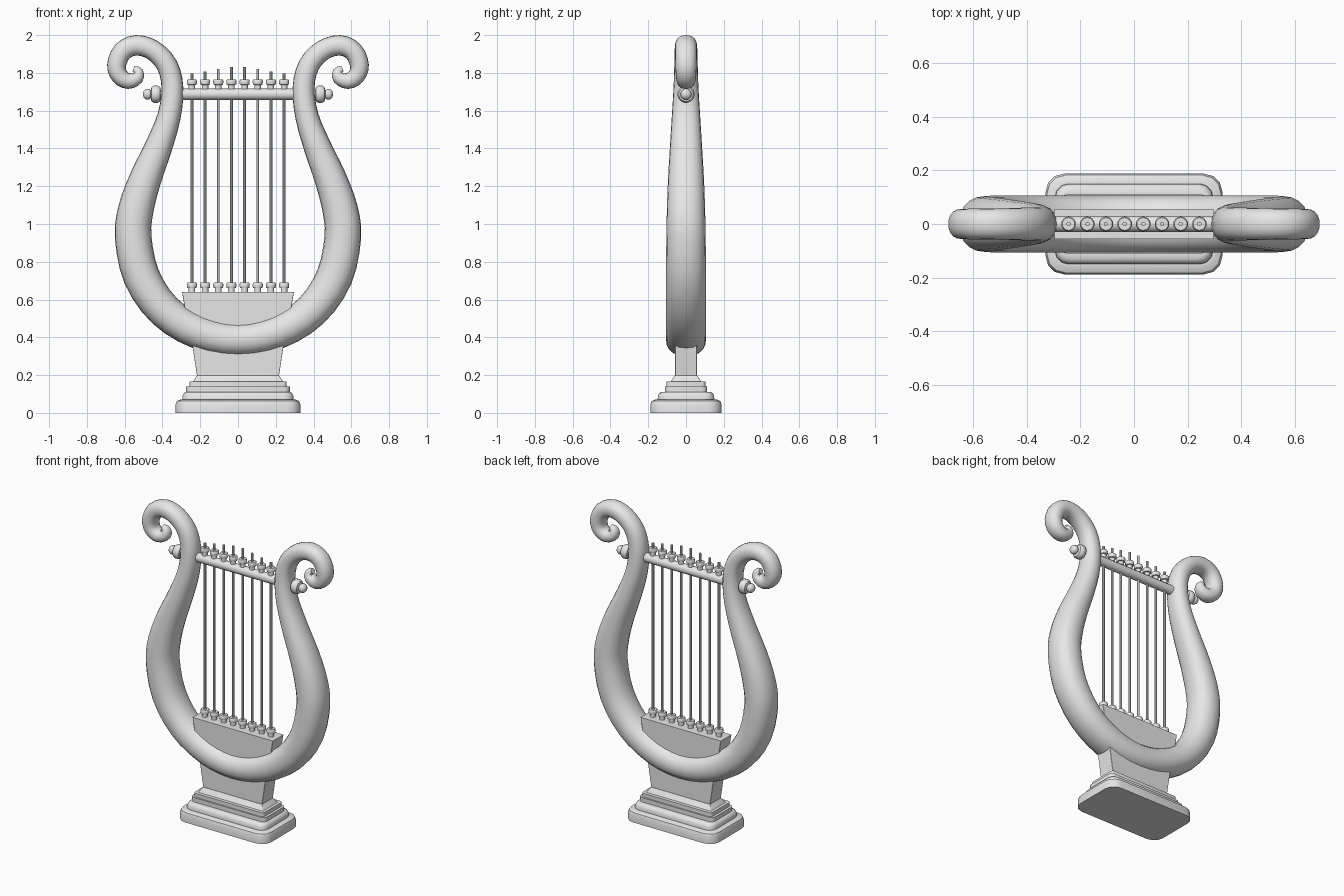
import bpy, bmesh, math
from mathutils import Vector

cube = bpy.data.objects.get("Cube")
if cube:
    bpy.data.objects.remove(cube, do_unlink=True)

stone = bpy.data.materials.new("light_grey")
stone.use_nodes = True
GREY = (0.8, 0.8, 0.8, 1)
stone.diffuse_color = GREY
stone.node_tree.nodes["Principled BSDF"].inputs["Base Color"].default_value = GREY


def loft(name, rings, angle=40):
    """Skin a list of equal-length point rings and cap both ends."""
    bm = bmesh.new()
    loops = [[bm.verts.new(p) for p in ring] for ring in rings]
    n = len(loops[0])
    for a, b in zip(loops, loops[1:]):
        for i in range(n):
            j = (i + 1) % n
            bm.faces.new((a[i], a[j], b[j], b[i]))
    bm.faces.new(loops[0][::-1])
    bm.faces.new(loops[-1])
    bmesh.ops.recalc_face_normals(bm, faces=bm.faces)
    mesh = bpy.data.meshes.new(name)
    bm.to_mesh(mesh)
    bm.free()
    mesh.materials.append(stone)
    obj = bpy.data.objects.new(name, mesh)
    bpy.context.collection.objects.link(obj)
    bpy.ops.object.select_all(action='DESELECT')
    obj.select_set(True)
    bpy.context.view_layer.objects.active = obj
    bpy.ops.object.shade_smooth_by_angle(angle=math.radians(angle))
    return obj


def turned(name, profile, origin, axis='Z', sides=12):
    """Lathe a (radius, distance) profile along Z or X."""
    rings = []
    for r, d in profile:
        ring = []
        for i in range(sides):
            t = math.tau * (i + 0.5) / sides
            u, v = r * math.cos(t), r * math.sin(t)
            ring.append(Vector(origin) + Vector((u, v, d) if axis == 'Z' else (d, u, v)))
        rings.append(ring)
    return loft(name, rings)


def rounded_rect(hx, hy, z, r, steps=3):
    ring = []
    for k, (sx, sy) in enumerate(((1, 1), (-1, 1), (-1, -1), (1, -1))):
        for i in range(steps + 1):
            t = math.pi / 2 * (k + i / steps)
            ring.append((sx * (hx - r) + r * math.cos(t), sy * (hy - r) + r * math.sin(t), z))
    return ring


def spline(points, steps):
    """Catmull-Rom through points of any dimension."""
    out = []
    for i in range(len(points) - 1):
        p0, p1, p2, p3 = (points[min(max(i + k, 0), len(points) - 1)] for k in (-1, 0, 1, 2))
        for s in range(steps):
            t = s / steps
            out.append(tuple(0.5 * (2 * b + (c - a) * t + (2 * a - 5 * b + 4 * c - d) * t * t
                                    + (3 * b - a - 3 * c + d) * t ** 3)
                             for a, b, c, d in zip(p0, p1, p2, p3)))
    return out + [points[-1]]


# Curved frame: centre x, z, in-plane radius, depth radius for one half
half = [(0, .387, .087, .106), (.21, .428, .09, .106), (.39, .542, .093, .106),
        (.51, .72, .097, .106), (.555, .93, .097, .104), (.54, 1.08, .094, .101),
        (.49, 1.24, .085, .095), (.42, 1.41, .073, .085), (.365, 1.57, .062, .075),
        (.347, 1.72, .058, .066), (.375, 1.84, .056, .062), (.45, 1.92, .054, .06),
        (.54, 1.946, .054, .058), (.612, 1.913, .052, .057), (.643, 1.84, .05, .056),
        (.626, 1.783, .046, .053), (.58, 1.757, .042, .048), (.535, 1.775, .036, .04),
        (.53, 1.808, .026, .03), (.553, 1.822, .015, .018)]
path = spline([(-x, z, a, b) for x, z, a, b in half[:0:-1]] + half, 3)
rings = []
for i, (x, z, a, b) in enumerate(path):
    p, q = path[max(i - 1, 0)], path[min(i + 1, len(path) - 1)]
    tangent = Vector((q[0] - p[0], 0, q[1] - p[1])).normalized()
    side = Vector((-tangent.z, 0, tangent.x))
    ring = []
    for k in range(20):
        t = math.tau * k / 20
        c, s = math.cos(t), math.sin(t)
        c, s = (math.copysign(abs(v) ** 0.9, v) for v in (c, s))
        ring.append(Vector((x, 0, z)) + side * a * c + Vector((0, b * s, 0)))
    rings.append(ring)
loft("frame", rings, 60)

# Stepped base with a moulded outline: half width, half depth, height, corner
steps = [(.33, .188, 0, .07), (.33, .188, .045, .07), (.324, .182, .062, .068),
         (.305, .163, .071, .06), (.295, .15, .071, .05), (.294, .149, .09, .05),
         (.287, .142, .104, .045), (.275, .13, .111, .04), (.275, .112, .111, .03),
         (.275, .112, .14, .03), (.258, .103, .14, .02), (.258, .103, .166, .02),
         (.238, .08, .166, .006), (.217, .059, .198, .002)]
loft("base", [rounded_rect(*s) for s in steps], 35)

# Pedestal neck and the string block seated inside the frame
loft("neck", [rounded_rect(.216, .057, .19, .001, 1), rounded_rect(.245, .057, .38, .001, 1)], 30)
loft("string_block", [rounded_rect(.262, .056, .44, .001, 1),
                      rounded_rect(.296, .056, .64, .001, 1)], 30)

# Crossbar with turned end knobs
turned("crossbar", [(.03, -.4), (.03, .4)], (0, 0, 1.687), 'X', 16)
knob = [(.024, .38), (.024, .41), (.038, .412), (.046, .424), (.046, .446), (.038, .458),
        (.022, .462), (.029, .472), (.029, .486), (.02, .498), (.006, .503)]
for name, sign in (("left_knob", 1), ("right_knob", -1)):
    turned(name, [(r, sign * d) for r, d in knob], (0, 0, 1.687), 'X', 16)

# Strings, each with a lower button, an upper peg and a pin of stepped height
button = [(.018, 0), (.018, .022), (.026, .024), (.028, .032), (.028, .045), (.024, .052)]
for i in range(8):
    x = (i - 3.5) * .0697
    top = 1.832 - .012 * (abs(i - 3.5) - .5)
    turned(f"string_{i + 1}", [(.0085, .63), (.0085, top)], (x, 0, 0), 'Z', 8)
    turned(f"lower_button_{i + 1}", button, (x, 0, .638), 'Z', 10)
    turned(f"upper_peg_{i + 1}", button, (x, 0, 1.714), 'Z', 10)
